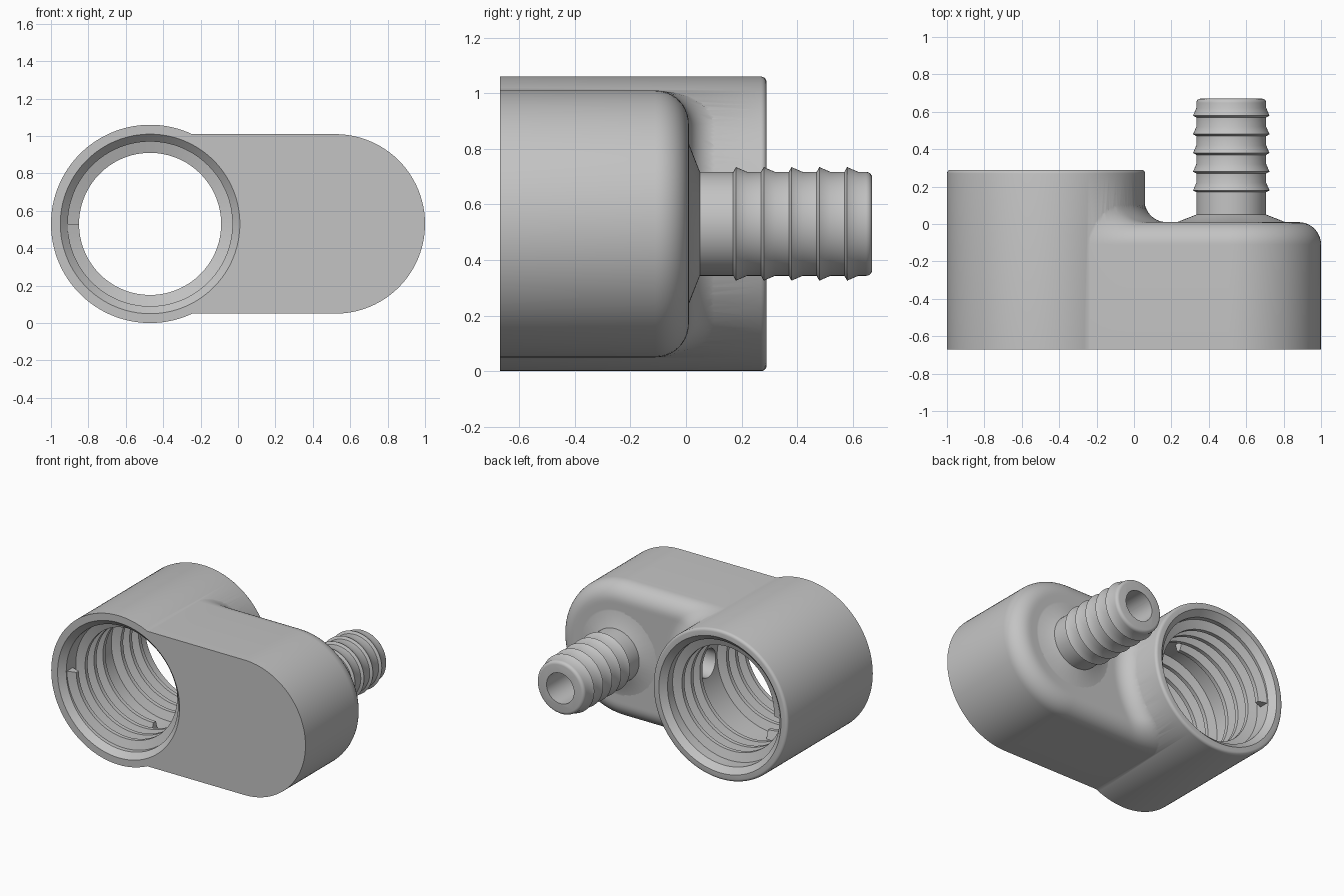
import bpy, bmesh
from math import sin, cos, pi, radians, sqrt

if "Cube" in bpy.data.objects:
    bpy.data.objects.remove(bpy.data.objects["Cube"])

GREY = (0.55, 0.55, 0.55, 1)
mat = bpy.data.materials.new("grey_plastic")
mat.use_nodes = True
mat.diffuse_color = GREY
mat.node_tree.nodes["Principled BSDF"].inputs["Base Color"].default_value = GREY

AXIS_Z = 0.53
TUBE_X, PORT_X = -0.47, 0.52
FRONT, BACK, SHOULDER = -0.67, 0.29, 0.01
MIDDLE = (FRONT + BACK) / 2
TUBE_R, BODY_R, BORE_R, CREST_R, PORT_R = 0.53, 0.48, 0.44, 0.38, 0.187
FILLET = 0.12


def loft(name, rings, zip_end=False):
    """Skin a stack of closed rings and close both ends."""
    bm = bmesh.new()
    loops = [[bm.verts.new(p) for p in ring] for ring in rings]
    n = len(loops[0])
    for a, b in zip(loops, loops[1:]):
        for i in range(n):
            j = (i + 1) % n
            bm.faces.new((a[i], a[j], b[j], b[i]))
    bm.faces.new(loops[0])
    last = loops[-1]
    if zip_end:
        for i in range(n // 2):
            quad = [last[k % n] for k in (i, i + 1, n - i - 1, n - i)]
            bm.faces.new(list(dict.fromkeys(quad)))
    else:
        bm.faces.new(last)
    bmesh.ops.recalc_face_normals(bm, faces=bm.faces)
    mesh = bpy.data.meshes.new(name)
    bm.to_mesh(mesh)
    bm.free()
    mesh.materials.append(mat)
    ob = bpy.data.objects.new(name, mesh)
    bpy.context.collection.objects.link(ob)
    return ob


def revolve(name, profile, cx, n=96):
    """Turn (radius, y) points about an axis parallel to y."""
    return loft(name, [[(cx + r * cos(2 * pi * i / n), y, AXIS_Z + r * sin(2 * pi * i / n))
                        for i in range(n)] for r, y in profile])


def combine(target, other, operation):
    mod = target.modifiers.new("combine", "BOOLEAN")
    mod.operation, mod.object, mod.solver = operation, other, "EXACT"
    bpy.context.view_layer.objects.active = target
    bpy.ops.object.modifier_apply(modifier=mod.name)
    bpy.data.objects.remove(other)


def smooth(ob, angle):
    bpy.ops.object.select_all(action="DESELECT")
    ob.select_set(True)
    bpy.context.view_layer.objects.active = ob
    bpy.ops.object.shade_smooth_by_angle(angle=radians(angle))


def rounded_end(r, y, size):
    """Quarter-round corner points ending on the flat at y."""
    return [(r - size + size * cos(a), y - size + size * sin(a))
            for a in (k * pi / 8 for k in range(5))]


# Stadium-shaped body: rolled back edge and a concave fillet sweeping up to the tube
quarter, straight = 24, 80
half = [(PORT_X, pi / 2 * k / quarter) for k in range(quarter)]
half += [(PORT_X + (TUBE_X - PORT_X) * k / straight, pi / 2) for k in range(straight)]
half += [(TUBE_X, pi / 2 + pi / 2 * k / quarter) for k in range(quarter + 1)]
outline = half + [(x, -a) for x, a in half[-2:0:-1]]


def body_ring(inset, roll):
    ring = []
    for cx, a in outline:
        r = BODY_R - inset
        x, z = cx + r * cos(a), r * sin(a)
        dist = sqrt((x - TUBE_X) ** 2 + z * z)
        t = min(1, max(0, (TUBE_R - 0.005 + FILLET - dist) / FILLET))
        rise = FILLET * (1 - sqrt(1 - t * t))
        ring.append((x, SHOULDER - FILLET * (1 - roll) + roll * rise, AXIS_Z + z))
    return ring


rings = [[(cx + BODY_R * cos(a), FRONT, AXIS_Z + BODY_R * sin(a)) for cx, a in outline]]
rings += [body_ring(FILLET * (1 - cos(k * pi / 20)), sin(k * pi / 20)) for k in range(11)]
rings += [body_ring(FILLET + 0.35 * k / 24, 1) for k in range(1, 25)]
side_body = loft("side_body", rings, zip_end=True)

# Main tube
housing = revolve("housing", [(TUBE_R, FRONT)] + rounded_end(TUBE_R, BACK, 0.02), TUBE_X, 128)

# Barbed hose port with conical foot
profile = [(0.29, -0.06), (0.29, SHOULDER), (PORT_R, 0.05)]
for k in range(5):
    y = 0.18 + 0.1 * k
    profile += [(PORT_R, y - 0.01), (0.205, y), (0.202, y + 0.005), (PORT_R, y + 0.04)]
profile += rounded_end(PORT_R, 0.67, 0.022)
hose_port = revolve("hose_port", profile, PORT_X, 64)

combine(housing, side_body, "UNION")
combine(housing, hose_port, "UNION")

# Chamfered bore, port hole and the cross channel joining them
bore = revolve("bore_cutter", [(0.52, FRONT - 0.04), (BORE_R, FRONT + 0.04),
                               (BORE_R, BACK - 0.04), (0.52, BACK + 0.04)], TUBE_X, 128)
combine(housing, bore, "DIFFERENCE")
port_hole = revolve("port_cutter", [(0.108, MIDDLE - 0.1), (0.108, 0.8)], PORT_X, 48)
combine(housing, port_hole, "DIFFERENCE")
bpy.ops.mesh.primitive_cylinder_add(vertices=48, radius=0.1, depth=0.72,
                                    location=(0.16, MIDDLE, AXIS_Z), rotation=(0, pi / 2, 0))
combine(housing, bpy.context.object, "DIFFERENCE")
if not housing.data.materials:
    housing.data.materials.append(mat)
smooth(housing, 30)


# Internal screw threads, one entering from each end
def thread(name, start, direction, turns=3.25, pitch=0.1, steps=72):
    section = [(BORE_R + 0.01, -0.036), (CREST_R, -0.014),
               (CREST_R, 0.014), (BORE_R + 0.01, 0.036)]
    rings = []
    for k in range(int(turns * steps) + 1):
        a = 2 * pi * k / steps
        y = start + direction * pitch * k / steps
        rings.append([(TUBE_X + r * cos(direction * a + pi), y + dy,
                       AXIS_Z + r * sin(direction * a + pi)) for r, dy in section])
    smooth(loft(name, rings), 30)


thread("front_thread", FRONT + 0.08, 1)
thread("back_thread", BACK - 0.08, -1)
